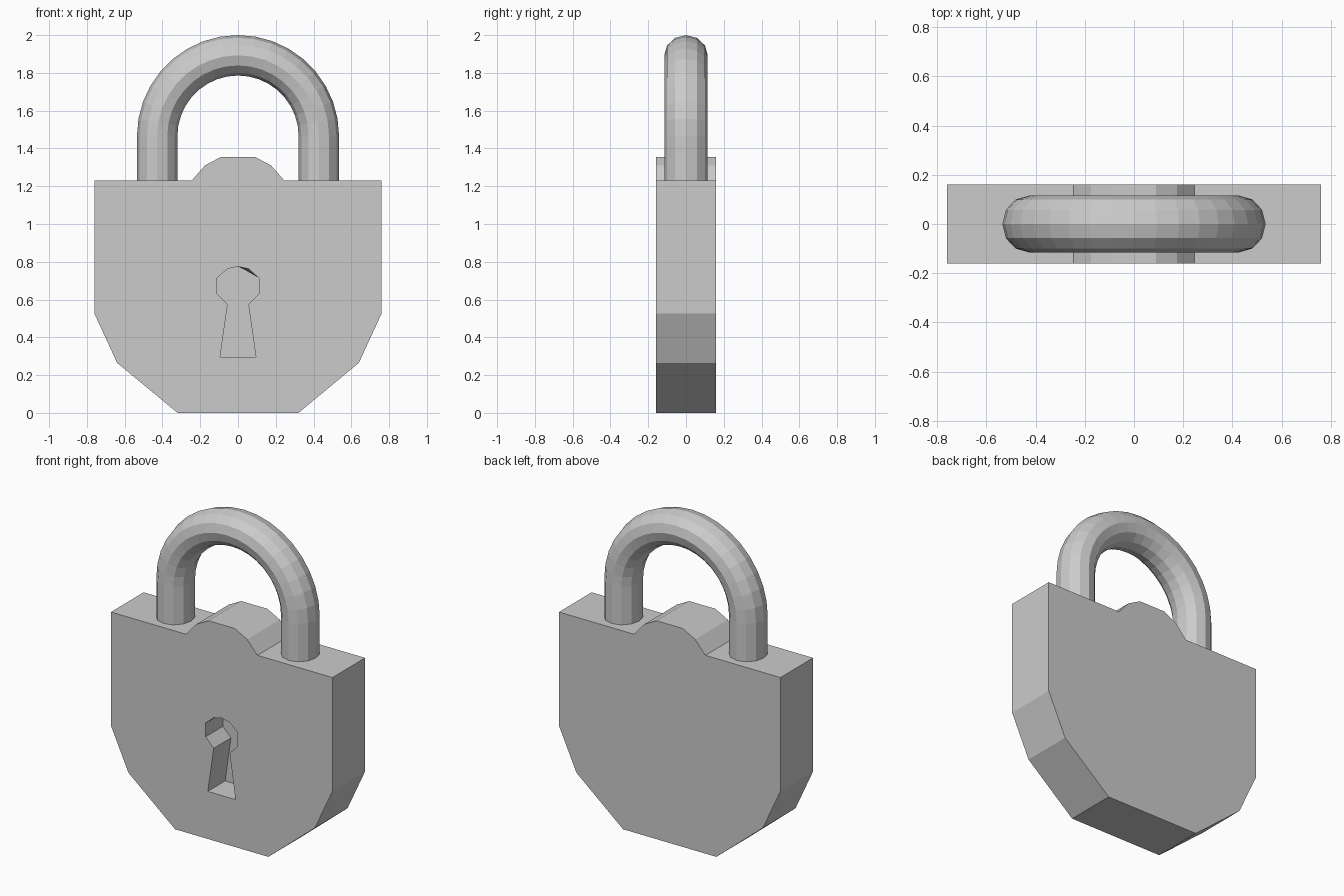
import bpy, bmesh
from math import sin, cos, pi

if "Cube" in bpy.data.objects:
    bpy.data.objects.remove(bpy.data.objects["Cube"])


def loft(name, rings):
    """Skin a list of equal-length point rings and cap both ends."""
    bm = bmesh.new()
    vs = [[bm.verts.new(p) for p in ring] for ring in rings]
    n = len(rings[0])
    for a, b in zip(vs, vs[1:]):
        for i in range(n):
            j = (i + 1) % n
            bm.faces.new((a[i], a[j], b[j], b[i]))
    bm.faces.new(vs[0])
    bm.faces.new(vs[-1])
    bmesh.ops.recalc_face_normals(bm, faces=bm.faces)
    mesh = bpy.data.meshes.new(name)
    bm.to_mesh(mesh)
    bm.free()
    obj = bpy.data.objects.new(name, mesh)
    bpy.context.collection.objects.link(obj)
    return obj


def mirrored(half):
    """Complete a right-hand outline (bottom to top) with its left side."""
    return half + [(-x, z) for x, z in reversed(half) if x > 0]


def at_y(outline, y):
    return [(x, y, z) for x, z in outline]


# Lock body with the raised hump on top
body_outline = mirrored([(0.32, 0), (0.64, 0.265), (0.76, 0.525), (0.76, 1.23),
                         (0.245, 1.23), (0.175, 1.31), (0.09, 1.355)])
body = loft("lock_body", [at_y(body_outline, -0.16), at_y(body_outline, 0.16)])

# Keyhole recess, closed at the back, with one pinched inner corner
key_outline = mirrored([(0.095, 0.295), (0.055, 0.573), (0.11, 0.63),
                        (0.11, 0.715), (0.055, 0.763), (0, 0.775)])
inner_outline = list(key_outline)
inner_outline[4] = (0.053, 0.748)
cutter = loft("keyhole_cutter", [at_y(key_outline, -0.2), at_y(key_outline, -0.16),
                                 at_y(inner_outline, 0.01)])
cut = body.modifiers.new("keyhole", 'BOOLEAN')
cut.operation = 'DIFFERENCE'
cut.solver = 'EXACT'
cut.object = cutter
bpy.context.view_layer.objects.active = body
bpy.ops.object.modifier_apply(modifier=cut.name)
bpy.data.objects.remove(cutter)

# Shackle: oval 12-sided tube swept along two legs and a half circle
SIDES, STEPS = 12, 18
RADIUS, CENTRE_Z, FOOT_Z = 0.428, 1.465, 1.2
TUBE_X, TUBE_Y = 0.107, 0.115


def tube_ring(angle, drop=0):
    ring = []
    for i in range(SIDES):
        t = 2 * pi * i / SIDES
        r = RADIUS + TUBE_X * cos(t)
        ring.append((r * cos(angle), TUBE_Y * sin(t),
                     CENTRE_Z + r * sin(angle) - drop))
    return ring


leg = CENTRE_Z - FOOT_Z
arc = [tube_ring(pi * k / STEPS) for k in range(STEPS + 1)]
loft("shackle", [tube_ring(0, leg)] + arc + [tube_ring(pi, leg)])
